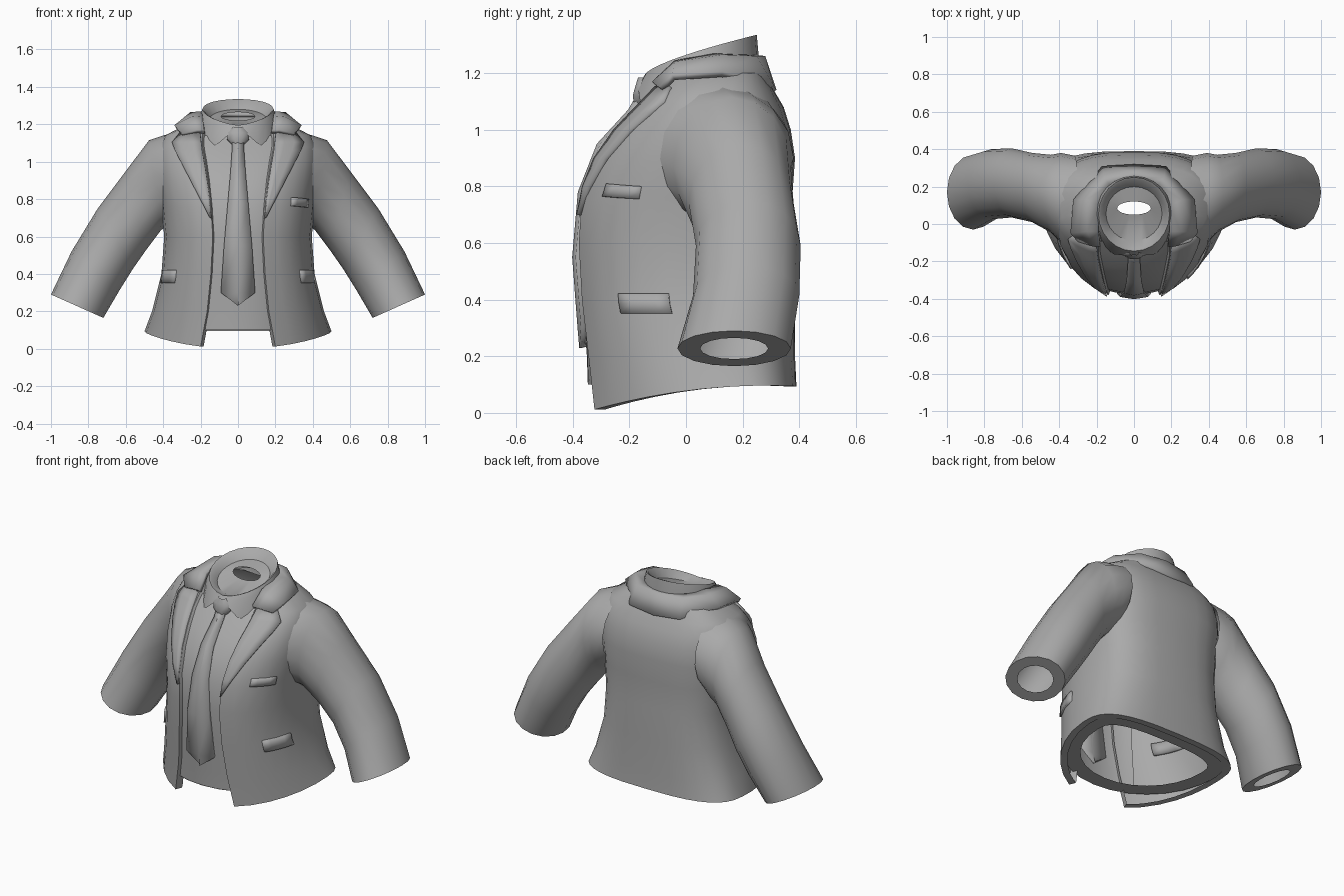
import bpy, bmesh
from math import sin, cos, asin, pi, radians
from mathutils import Vector

cube = bpy.data.objects.get("Cube")
if cube:
    bpy.data.objects.remove(cube, do_unlink=True)

grey = bpy.data.materials.new("cloth_grey")
grey.use_nodes = True
grey.diffuse_color = (0.4, 0.4, 0.4, 1)
grey.node_tree.nodes["Principled BSDF"].inputs["Base Color"].default_value = (0.4, 0.4, 0.4, 1)

# Torso profile: height, half width, front y, back y, half gap of the front opening
ROWS = [
    (0.05, 0.50, -0.365, 0.39, 0.20), (0.20, 0.46, -0.37, 0.385, 0.165),
    (0.40, 0.41, -0.385, 0.385, 0.145), (0.60, 0.395, -0.395, 0.38, 0.135),
    (0.76, 0.41, -0.385, 0.375, 0.145), (0.90, 0.425, -0.33, 0.385, 0.16),
    (1.00, 0.43, -0.26, 0.37, 0.175), (1.08, 0.42, -0.185, 0.345, 0.19),
    (1.14, 0.39, -0.125, 0.31, 0.19), (1.20, 0.28, -0.09, 0.28, 0.185)]


def profile(z):
    for a, b in zip(ROWS, ROWS[1:]):
        if z <= b[0]:
            t = max(0, (z - a[0]) / (b[0] - a[0]))
            return [p + (q - p) * t for p, q in zip(a, b)]
    return ROWS[-1]


def front_power(z):
    return 0.85 + max(0, 0.4 - z) * 0.4


def torso(t, z, out=0.0):
    """Point on the torso; t runs from 0 at the front to pi at the back."""
    _, w, front, back, _ = profile(z)
    yc = 0.08 + max(0, 0.4 - z) * 0.2
    p = front_power(z) if t < pi / 2 else 0.68
    depth = (yc - front if t < pi / 2 else back - yc) + out
    s, c = abs(sin(t)) ** p, abs(cos(t)) ** p
    return Vector(((w + out) * s, yc + depth * (-c if t < pi / 2 else c), z))


def angle_at(x, z):
    return asin(min(1, x / profile(z)[1]) ** (1 / front_power(z)))


def grid_object(name, grid, mirror=False, thick=0.0, closed=False, sharp=40):
    """Skin rows of points, then mirror, thicken inward and shade them."""
    bm = bmesh.new()
    rows = [[bm.verts.new(p) for p in row] for row in grid]
    for a, b in zip(rows, rows[1:]):
        n = len(a)
        for i in range(n if closed else n - 1):
            j = (i + 1) % n
            bm.faces.new((a[i], a[j], b[j], b[i]))
    bmesh.ops.remove_doubles(bm, verts=bm.verts, dist=0.0005)
    mesh = bpy.data.meshes.new(name)
    bm.to_mesh(mesh)
    bm.free()
    obj = bpy.data.objects.new(name, mesh)
    bpy.context.collection.objects.link(obj)
    mesh.materials.append(grey)
    if mirror:
        obj.modifiers.new("Mirror", 'MIRROR').merge_threshold = 0.002
    if thick:
        mod = obj.modifiers.new("Thickness", 'SOLIDIFY')
        mod.thickness = thick
        mod.offset = -1
    bpy.ops.object.select_all(action='DESELECT')
    obj.select_set(True)
    bpy.context.view_layer.objects.active = obj
    bpy.ops.object.shade_smooth_by_angle(angle=radians(sharp))
    return obj


# Jacket body: open front with turned-in edges and a hem that rises to the back
COLS = 14
heights = [r[0] for r in ROWS]


def jacket_row(z, out=0.0):
    start = angle_at(profile(z)[4], z)
    row = [torso(start, z, -0.045)]
    return row + [torso(start + (pi - start) * i / COLS, z, out) for i in range(COLS + 1)]


grid = [jacket_row(heights[0], -0.04)] + [jacket_row(z) for z in heights]
for lip, edge in zip(grid[0], grid[1]):
    edge.z = lip.z = max(0, 0.078 + 0.13 * edge.y - 0.23 * edge.y ** 2)
grid_object("jacket_body", grid, mirror=True)

# Wide flat rim closing the hem around the waist
grid = [[torso(pi * i / COLS, 0.1, out) for i in range(COLS + 1)] for out in (-0.11, -0.015)]
grid_object("hem_rim", grid, mirror=True)

# Shirt front filling the opening
grid = []
for z in [0.1] + heights[1:-1]:
    side = angle_at(0.25, z)
    grid.append([torso(side * i / 6, z, -0.02) for i in range(7)])
grid_object("shirt_front", grid, mirror=True)

# Lapels: height, inner edge, outer edge
LAPEL = [(0.70, 0.14, 0.145), (0.80, 0.148, 0.195), (0.90, 0.16, 0.245),
         (1.00, 0.175, 0.295), (1.06, 0.185, 0.325), (1.105, 0.19, 0.34), (1.155, 0.195, 0.30)]
grid = [[torso(angle_at(a + (b - a) * i / 3, z), z, 0.016) for i in range(4)] for z, a, b in LAPEL]
grid_object("lapels", grid, mirror=True, thick=0.03, sharp=35)

# Jacket collar: inner edge, fold and outer fall, from the notch round to the back
INNER = [(0.18, -0.12, 1.17), (0.19, -0.04, 1.245), (0.19, 0.1, 1.27), (0.13, 0.21, 1.265), (0, 0.24, 1.265)]
FOLD = [(0.22, -0.12, 1.17), (0.25, -0.04, 1.24), (0.255, 0.13, 1.265), (0.16, 0.25, 1.26), (0, 0.28, 1.26)]
FALL = [(0.30, -0.095, 1.15), (0.34, -0.05, 1.195), (0.325, 0.13, 1.205), (0.17, 0.31, 1.155), (0, 0.32, 1.14)]
grid_object("jacket_collar", [FALL, FOLD, INNER], mirror=True, thick=0.025, sharp=65)

# Shirt collar: pointed leaves, tilted rim and a funnel down to the neck hole
N = 24


def collar_ring(rx, front, back, z_front, z_back, bulge=1.0):
    mid, ry = (front + back) / 2, (back - front) / 2
    ring = []
    for i in range(N):
        t = 2 * pi * i / N
        rise = ((1 - cos(t)) / 2) ** bulge
        ring.append(Vector((rx * sin(t), mid - ry * cos(t), z_front + (z_back - z_front) * rise)))
    return ring


leaf = collar_ring(0.215, -0.165, 0.26, 1.12, 1.20)
for i, (z, push) in {0: (1.185, 0), 1: (1.14, 0.01), 2: (1.095, 0.025),
                     3: (1.08, 0.03), 4: (1.135, 0.01)}.items():
    for p in {i, -i}:
        leaf[p].z = z
        leaf[p].y -= push
shoulder = collar_ring(0.207, -0.155, 0.255, 1.18, 1.28, 0.75)
rim = collar_ring(0.19, -0.145, 0.25, 1.195, 1.335, 0.7)
lip = collar_ring(0.18, -0.135, 0.24, 1.193, 1.33, 0.7)
lining = collar_ring(0.15, -0.09, 0.2, 1.18, 1.28)
hole = collar_ring(0.09, 0.05, 0.12, 1.22, 1.265)
grid_object("shirt_collar", [leaf, shoulder, rim, lip, lining, hole], closed=True)

# Tie blade with a centre ridge: height, half width, y
TIE = [(1.13, 0.03, -0.17), (1.07, 0.032, -0.205), (0.95, 0.04, -0.315), (0.78, 0.055, -0.382),
       (0.55, 0.075, -0.402), (0.30, 0.092, -0.383), (0.23, 0.0, -0.377)]
grid = [[(w, y + 0.012, z + (0.0 if w else 0.001)), (0, y, z), (-w, y + 0.012, z)] for z, w, y in TIE]
grid_object("tie_blade", grid, thick=0.025, sharp=25)

# Tie knot
KNOT = [(1.185, 0.025, 0.02), (1.155, 0.06, 0.03), (1.12, 0.06, 0.04), (1.09, 0.032, 0.035)]
grid = [[(w * cos(2 * pi * i / 10), -0.15 - d * sin(2 * pi * i / 10), z) for i in range(10)]
        for z, w, d in KNOT]
grid_object("tie_knot", grid, closed=True)


# Pockets that follow the torso surface
def pocket(name, a0, a1, z0, z1, tilt, mirror):
    grid = []
    for r in range(3):
        row = []
        for i in range(5):
            z = z0 + (z1 - z0) * r / 2 - tilt * i / 4
            row.append(torso(radians(a0 + (a1 - a0) * i / 4), z, 0.009))
        grid.append(row)
    grid_object(name, grid, mirror=mirror, thick=0.03, sharp=30)


pocket("hip_pockets", 51, 76, 0.352, 0.422, 0.0, True)
pocket("chest_pocket", 40, 62, 0.765, 0.81, 0.01, False)

# Sleeves: upper point (x, z), lower point (x, z), front y, back y; they flare into the shoulders
SLEEVE = [((0.30, 1.17), (0.33, 0.70), -0.16, 0.365), ((0.40, 1.14), (0.38, 0.66), -0.10, 0.38),
          ((0.475, 1.115), (0.415, 0.63), -0.045, 0.37),
          ((0.60, 0.95), (0.49, 0.53), 0.01, 0.38), ((0.75, 0.75), (0.56, 0.43), 0.035, 0.405),
          ((0.89, 0.52), (0.635, 0.31), 0.025, 0.40), ((1.0, 0.29), (0.72, 0.165), -0.03, 0.37)]
M = 16


def sleeve_ring(up, low, front, back, scale=1.0):
    up, low = Vector((up[0], 0, up[1])), Vector((low[0], 0, low[1]))
    mid = (up + low) / 2 + Vector((0, (front + back) / 2, 0))
    return [mid + (up - low) / 2 * scale * cos(2 * pi * i / M)
            + Vector((0, (back - front) / 2 * scale * sin(2 * pi * i / M), 0)) for i in range(M)]


grid = [sleeve_ring(*s) for s in SLEEVE] + [sleeve_ring(*SLEEVE[-1], scale=0.6)]
grid_object("sleeves", grid, mirror=True, closed=True)
